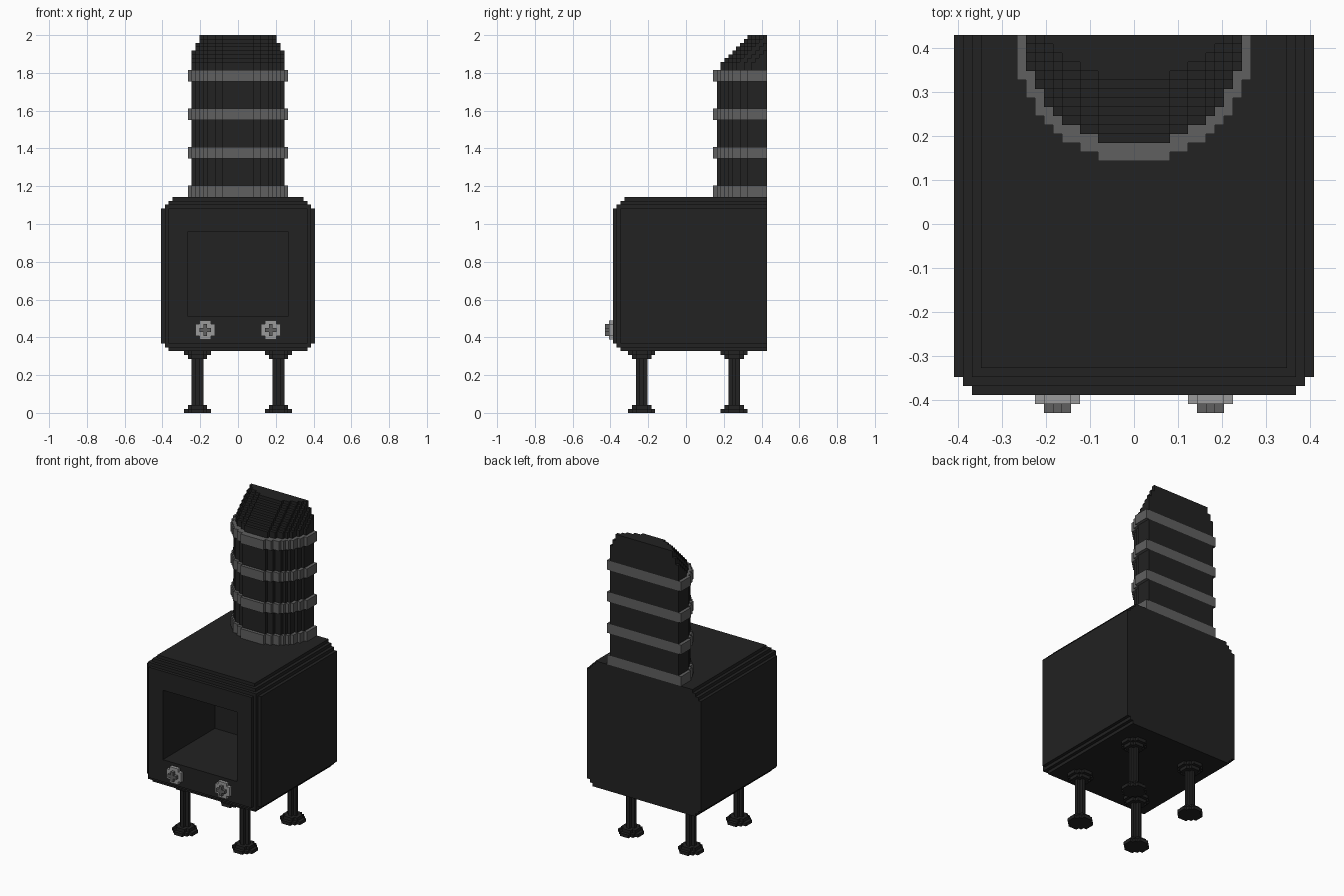
import bpy, bmesh
from mathutils import Vector

cube = bpy.data.objects.get("Cube")
if cube:
    bpy.data.objects.remove(cube, do_unlink=True)

U = 2 / 98  # size of one block


def material(name, v):
    m = bpy.data.materials.new(name)
    m.use_nodes = True
    m.diffuse_color = (v, v, v, 1)
    m.node_tree.nodes["Principled BSDF"].inputs["Base Color"].default_value = (v, v, v, 1)
    return m


IRON = material("black iron", 0.016)
STEEL = material("grey steel", 0.115)
LIGHT = material("light metal", 0.33)


def blocks(name, mat, xr, yr, zr, rule):
    """Block solid: the unit cells in the ranges whose centre passes the rule."""
    cells = {(x, y, z) for x in range(*xr) for y in range(*yr) for z in range(*zr)
             if rule(x + .5, y + .5, z + .5)}
    bm = bmesh.new()
    verts = {}

    def vert(p):
        if p not in verts:
            verts[p] = bm.verts.new(Vector(p) * U)
        return verts[p]

    for c in cells:
        for a in range(3):
            for side in (0, 1):
                n = list(c)
                n[a] += 2 * side - 1
                if tuple(n) in cells:
                    continue
                quad = []
                for u, w in ((0, 0), (1, 0), (1, 1), (0, 1)):
                    p = list(c)
                    p[a] += side
                    p[(a + 1) % 3] += u
                    p[(a + 2) % 3] += w
                    quad.append(vert(tuple(p)))
                bm.faces.new(quad if side else quad[::-1])
    # merge the flat areas
    bmesh.ops.dissolve_limit(bm, angle_limit=0.01, verts=bm.verts[:], edges=bm.edges[:])
    me = bpy.data.meshes.new(name)
    bm.to_mesh(me)
    bm.free()
    me.materials.append(mat)
    ob = bpy.data.objects.new(name, me)
    bpy.context.collection.objects.link(ob)
    return ob


# Stove body: stepped bevels on every edge but the back ones, open firebox
def body_rule(x, y, z):
    if abs(x) < 13 and y < 7 and 25 < z < 47:
        return False
    i, j = 19.5 - abs(x), y + 18.5      # depth from the side and the front
    top, low = 55.5 - z, z - 16.5       # depth from the top and the bottom
    return (i + j >= 2 and min(i, j) + top >= 3 and min(i, j) + low >= 2)


blocks("stove_body", IRON, (-20, 20), (-19, 21), (16, 56), body_rule)


# Chimney: half-round pipe cut flat at the back
def half_round(r2, shift=0):
    return lambda x, y, z: x * x + min(0, y - shift - 20) ** 2 <= r2


for n, z in enumerate((56, 66, 76, 86)):
    blocks(f"chimney_ring_{n + 1}", STEEL, (-13, 13), (7, 21), (z, z + 3), half_round(169.5))
    if n < 3:
        blocks(f"chimney_pipe_{n + 1}", IRON, (-12, 12), (8, 21), (z + 3, z + 10),
               half_round(146.6))


# Sloping chimney top: each layer steps one block further back
def chimney_top_rule(x, y, z):
    shift = max(1, int(z) - 89)
    return half_round(146.6, shift)(x, y, z) and (
        x * x + (y - shift - 20) ** 2 <= 146.6 or y > shift + 20 or y > 20 - 12 + shift)


blocks("chimney_top", IRON, (-12, 12), (8, 21), (89, 98), chimney_top_rule)


# Legs: slim post with a stepped round foot and collar
def leg_rule(cx, cy):
    def rule(x, y, z):
        end = min(z, 16 - z)
        r2 = 12.25 if end < 1 else 6.25 if end < 2 else 1
        return (x - cx) ** 2 + (y - cy) ** 2 <= r2
    return rule


for side, cx in (("left", 10.5), ("right", -10.5)):
    for end, cy in (("front", -11.5), ("back", 12.5)):
        blocks(f"{end}_{side}_leg", IRON, (-15, 15), (-16, 17), (0, 16), leg_rule(cx, cy))

    # Control knob: light disc with a small grey cross
    kx = 8.5 if cx > 0 else -8.5
    for part, mat, y, r2 in (("disc", LIGHT, -20, 6.25), ("grip", STEEL, -21, 1)):
        blocks(f"{side}_knob_{part}", mat, (-12, 12), (y, y + 1), (18, 25),
               lambda x, _, z, r2=r2: (x - kx) ** 2 + (z - 21.5) ** 2 <= r2)
